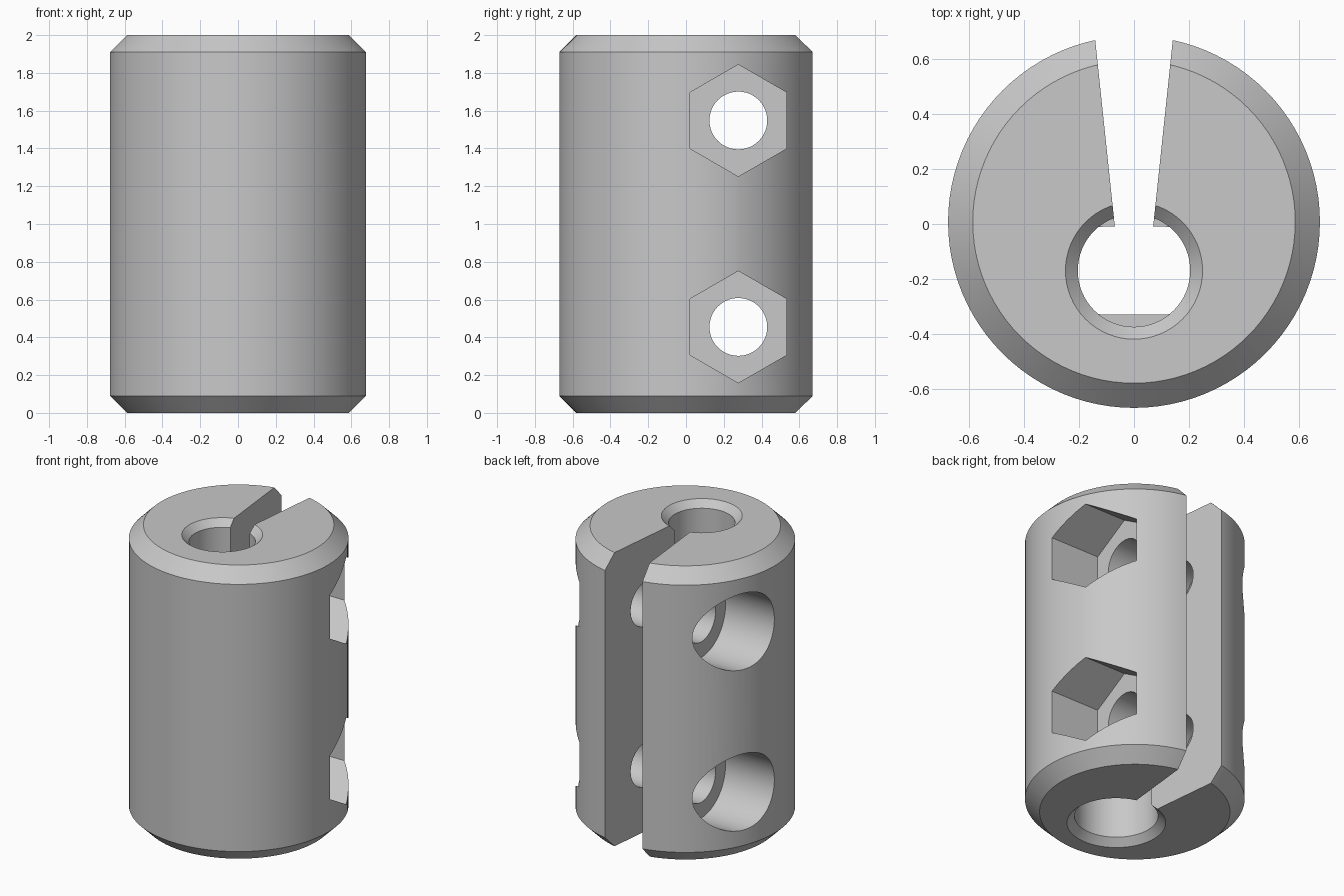
import bpy, bmesh, math
from mathutils import Matrix

cube = bpy.data.objects.get("Cube")
if cube:
    bpy.data.objects.remove(cube, do_unlink=True)

AXIS_Y = 0.0075      # body axis
BORE_Y = -0.17       # off-centre shaft bore
BOLT_Y = 0.277
BOLT_Z = (0.455, 1.548)
SEAT_X = 0.31        # depth of nut and bolt-head seats

grey = bpy.data.materials.new("plain_grey")
grey.use_nodes = True
colour = (0.58, 0.58, 0.58, 1)
grey.diffuse_color = colour
grey.node_tree.nodes["Principled BSDF"].inputs["Base Color"].default_value = colour


def loft(name, rings):
    """Closed solid through matching rings of points."""
    bm = bmesh.new()
    loops = [[bm.verts.new(p) for p in ring] for ring in rings]
    n = len(loops[0])
    for a, b in zip(loops, loops[1:]):
        for i in range(n):
            j = (i + 1) % n
            bm.faces.new((a[i], a[j], b[j], b[i]))
    bm.faces.new(loops[0][::-1])
    bm.faces.new(loops[-1])
    bmesh.ops.recalc_face_normals(bm, faces=bm.faces[:])
    mesh = bpy.data.meshes.new(name)
    bm.to_mesh(mesh)
    bm.free()
    obj = bpy.data.objects.new(name, mesh)
    bpy.context.collection.objects.link(obj)
    return obj


def circle(r, n, start=0.0):
    return [(r * math.cos(start + math.tau * i / n),
             r * math.sin(start + math.tau * i / n)) for i in range(n)]


def turned(name, y, profile, n):
    """Vertical turned solid from (radius, z) pairs."""
    return loft(name, [[(px, y + py, z) for px, py in circle(r, n)] for r, z in profile])


def prism(name, outline, z0, z1):
    return loft(name, [[(x, y, z) for x, y in outline] for z in (z0, z1)])


def cross_cut(name, r, n, x0, x1, z):
    """Solid lying along x at the bolt position, with a corner pointing up."""
    ring = circle(r, n, math.pi / 2)
    return loft(name, [[(x, BOLT_Y + py, z + pz) for py, pz in ring] for x in (x0, x1)])


# Chamfered cylindrical body
body = turned("clamp_coupler_body", AXIS_Y,
              [(0.588, 0), (0.678, 0.09), (0.678, 1.91), (0.588, 2)], 96)
body.data.materials.append(grey)

# Narrow upper bore, wide lower bore, both countersunk
cutters = [
    turned("upper_bore_cutter", BORE_Y,
           [(0.205, 1.04), (0.205, 1.955), (0.25, 2), (0.25, 2.1)], 64),
    turned("lower_bore_cutter", BORE_Y,
           [(0.305, -0.1), (0.305, 0), (0.258, 0.047), (0.258, 0.96)], 64),
]
# Flat-sided opening through the shaft stop between the bores
stop = [(x, BORE_Y + max(-0.16, min(0.16, y))) for x, y in circle(0.205, 64)]
stop = [p for i, p in enumerate(stop)
        if not (p[1] == stop[i - 1][1] == stop[(i + 1) % len(stop)][1])]
cutters.append(prism("stop_cutter", stop, 0.9, 1.1))

# Tapered clamping slot
cutters.append(prism("slot_cutter",
                     [(-0.055, -0.15), (0.055, -0.15), (0.155, 0.8), (-0.155, 0.8)], -0.1, 2.1))

# Bolt holes with hexagonal nut pockets and round head pockets
for z in BOLT_Z:
    cutters.append(cross_cut("bolt_hole_cutter", 0.153, 48, -1, 1, z))
    cutters.append(cross_cut("nut_pocket_cutter", 0.296, 6, SEAT_X, 1, z))
    cutters.append(cross_cut("head_pocket_cutter", 0.26, 64, -1, -SEAT_X, z))

for cutter in cutters:
    mod = body.modifiers.new(cutter.name, 'BOOLEAN')
    mod.operation = 'DIFFERENCE'
    mod.solver = 'EXACT'
    mod.object = cutter

# Bake the cuts and drop the cutters
bpy.context.view_layer.update()
depsgraph = bpy.context.evaluated_depsgraph_get()
baked = bpy.data.meshes.new_from_object(body.evaluated_get(depsgraph))
body.modifiers.clear()
body.data = baked
baked.name = body.name
baked.materials.clear()
baked.materials.append(grey)
for poly in baked.polygons:
    poly.material_index = 0
for cutter in cutters:
    bpy.data.objects.remove(cutter, do_unlink=True)

bpy.ops.object.select_all(action='DESELECT')
body.select_set(True)
bpy.context.view_layer.objects.active = body
bpy.ops.object.shade_smooth_by_angle(angle=math.radians(25))
